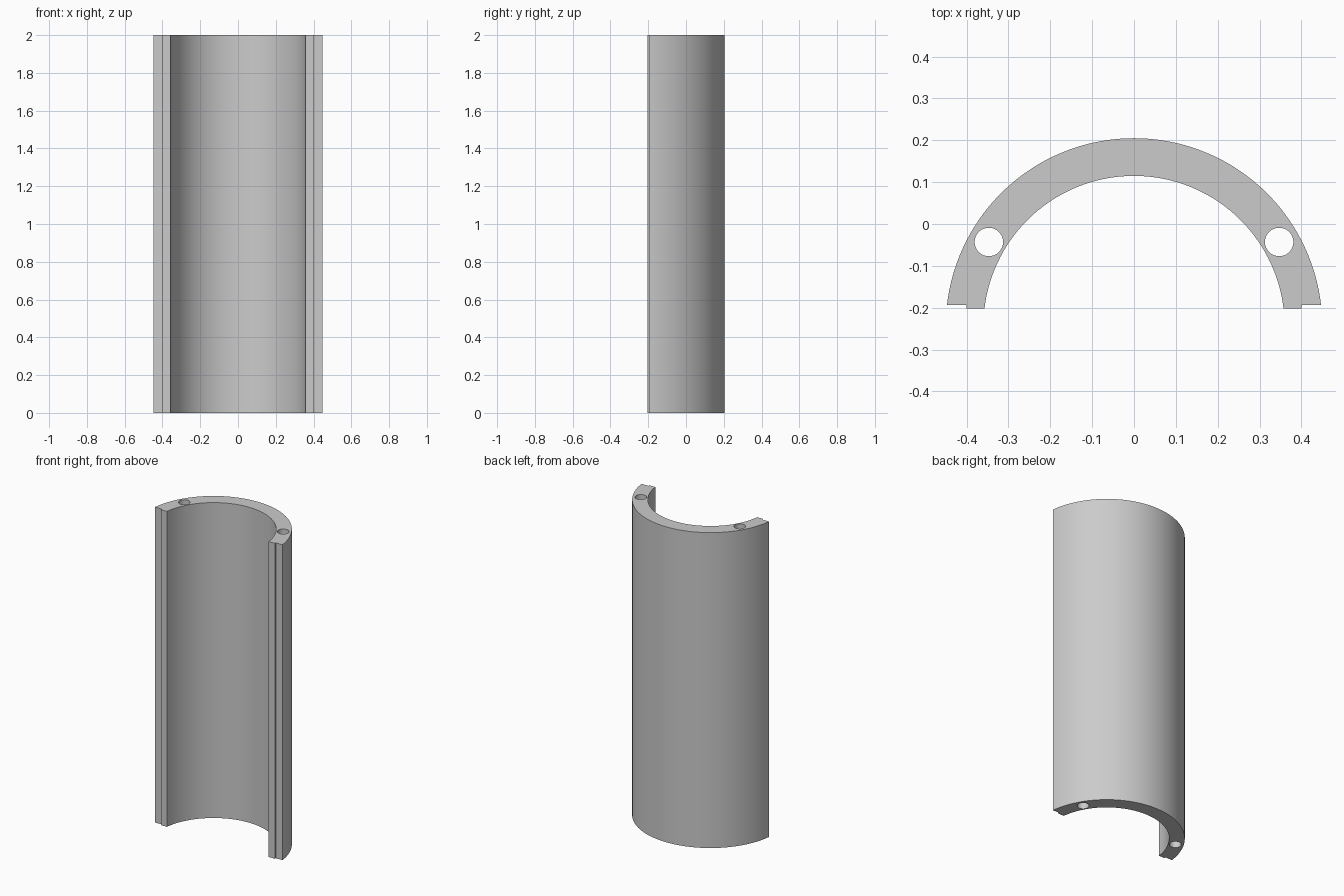
import bpy, bmesh, math
from mathutils import Vector

cube = bpy.data.objects.get("Cube")
if cube:
    bpy.data.objects.remove(cube, do_unlink=True)

HEIGHT = 2.0
CENTRE_Y = -0.245
OUTER_R, INNER_R = 0.45, 0.36
LIP_X, SHOULDER_Y, LIP_Y = 0.40, -0.193, -0.2025
HOLE_X, HOLE_Y, HOLE_R = 0.347, -0.043, 0.034

grey = bpy.data.materials.new("plain grey")
grey.use_nodes = True
colour = (0.6, 0.6, 0.6, 1)
grey.diffuse_color = colour
grey.node_tree.nodes["Principled BSDF"].inputs["Base Color"].default_value = colour


def arc(radius, end_y, steps=72):
    """Arc over the top from right (+x) to left, ending at height end_y."""
    start = math.asin((end_y - CENTRE_Y) / radius)
    sweep = math.pi - 2 * start
    angles = [start + sweep * i / steps for i in range(steps + 1)]
    return [(radius * math.cos(a), CENTRE_Y + radius * math.sin(a)) for a in angles]


def circle(x, y, radius, steps=32):
    turn = 2 * math.pi / steps
    return [(x + radius * math.cos(i * turn), y + radius * math.sin(i * turn))
            for i in range(steps)]


# Half-ring outline with a rabbeted lip along both long edges
outline = arc(OUTER_R, SHOULDER_Y)
outline += [(-LIP_X, SHOULDER_Y), (-LIP_X, LIP_Y)]
outline += reversed(arc(INNER_R, LIP_Y))
outline += [(LIP_X, LIP_Y), (LIP_X, SHOULDER_Y)]

# Cross-section with a through hole on each side
loops = [outline] + [circle(side * HOLE_X, HOLE_Y, HOLE_R) for side in (-1, 1)]
bm = bmesh.new()
edges = []
for loop in loops:
    verts = [bm.verts.new((x, y, 0)) for x, y in loop]
    edges += [bm.edges.new((v, verts[i - 1])) for i, v in enumerate(verts)]
bmesh.ops.triangle_fill(bm, use_beauty=True, use_dissolve=False, edges=edges)

# Extrude the section to full height
result = bmesh.ops.extrude_face_region(bm, geom=bm.faces[:], use_keep_orig=True)
top = [g for g in result["geom"] if isinstance(g, bmesh.types.BMVert)]
bmesh.ops.translate(bm, verts=top, vec=Vector((0, 0, HEIGHT)))
bmesh.ops.recalc_face_normals(bm, faces=bm.faces[:])

mesh = bpy.data.meshes.new("half_tube_shell")
bm.to_mesh(mesh)
bm.free()
mesh.materials.append(grey)
shell = bpy.data.objects.new("half_tube_shell", mesh)
bpy.context.collection.objects.link(shell)

bpy.ops.object.select_all(action='DESELECT')
shell.select_set(True)
bpy.context.view_layer.objects.active = shell
bpy.ops.object.shade_smooth_by_angle(angle=math.radians(30))
